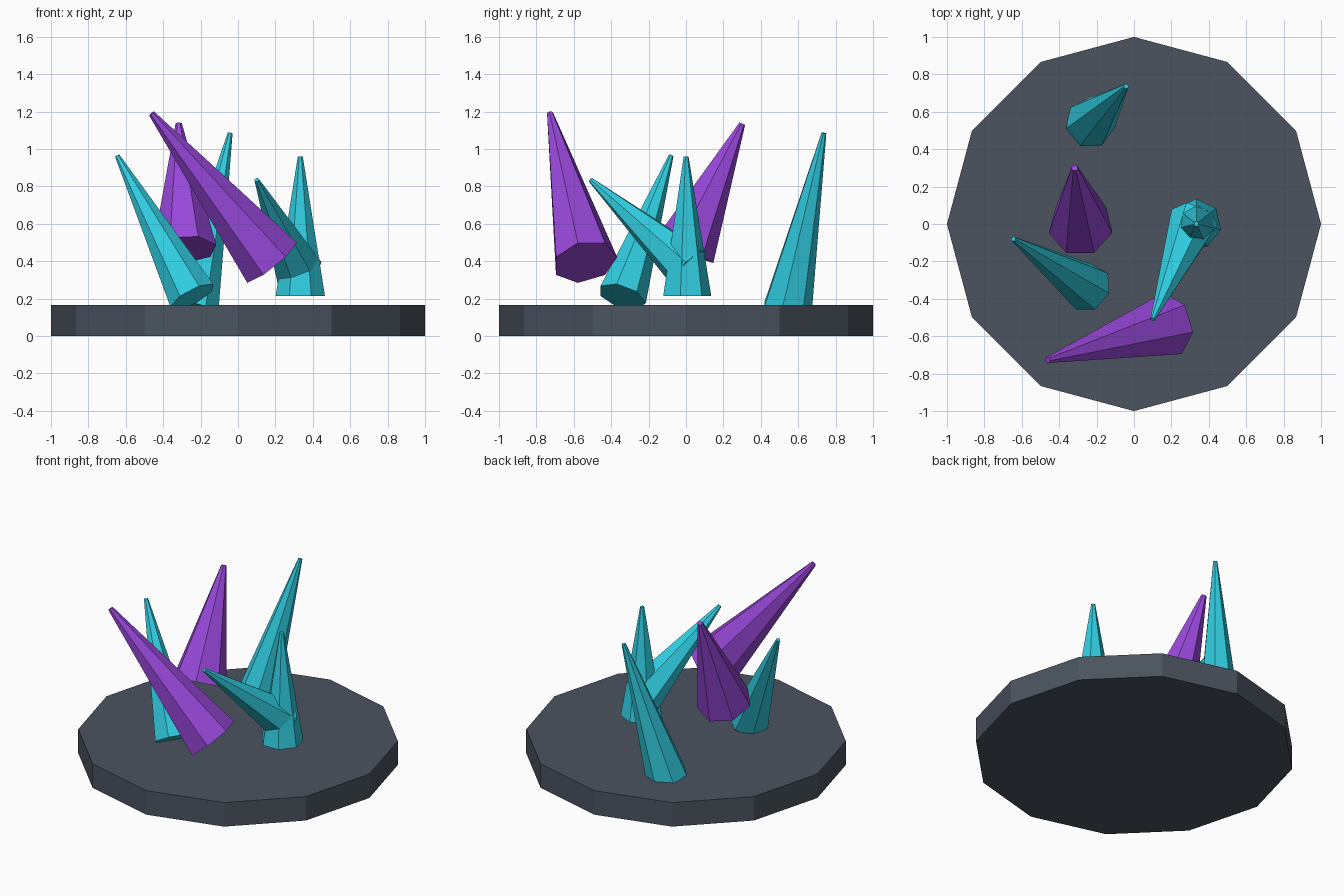
import bpy, math
from mathutils import Vector

if "Cube" in bpy.data.objects:
    bpy.data.objects.remove(bpy.data.objects["Cube"])


def material(name, rgb):
    m = bpy.data.materials.new(name)
    m.diffuse_color = (*rgb, 1.0)
    m.use_nodes = True
    m.node_tree.nodes["Principled BSDF"].inputs["Base Color"].default_value = m.diffuse_color
    return m


slate = material("slate", (0.069, 0.087, 0.114))
cyan = material("cyan_crystal", (0.03, 0.61, 0.75))
purple = material("purple_crystal", (0.32, 0.065, 0.71))


def finish(name, mat):
    ob = bpy.context.object
    ob.name = name
    ob.data.materials.append(mat)
    return ob


# Twelve-sided base slab
bpy.ops.mesh.primitive_cylinder_add(vertices=12, radius=1.0, depth=0.165,
                                    location=(0, 0, 0.0825))
finish("base_slab", slate)


def crystal(name, foot, tip, radius, mat):
    """Seven-sided tapered shard running from foot to tip."""
    foot, tip = Vector(foot), Vector(tip)
    axis = tip - foot
    d = axis.normalized()
    tilt = (math.asin(-d.y), math.atan2(d.x, d.z), 0)
    bpy.ops.mesh.primitive_cone_add(vertices=7, radius1=radius, radius2=radius * 0.1,
                                    depth=axis.length, location=(foot + tip) / 2,
                                    rotation=tilt)
    finish(name, mat)


# Cyan shards
crystal("upright_shard", (0.333, 0, 0.215), (0.333, 0, 0.96), 0.135, cyan)
crystal("left_shard", (-0.243, -0.342, 0.21), (-0.645, -0.08, 0.963), 0.133, cyan)
crystal("back_shard", (-0.235, 0.54, 0.15), (-0.042, 0.737, 1.085), 0.135, cyan)
crystal("front_right_shard", (0.32, 0.02, 0.36), (0.1, -0.51, 0.835), 0.133, cyan)

# Purple shards
crystal("middle_shard", (-0.285, -0.012, 0.463), (-0.317, 0.3, 1.135), 0.174, purple)
crystal("large_front_shard", (0.178, -0.54, 0.397), (-0.462, -0.727, 1.19), 0.175, purple)
